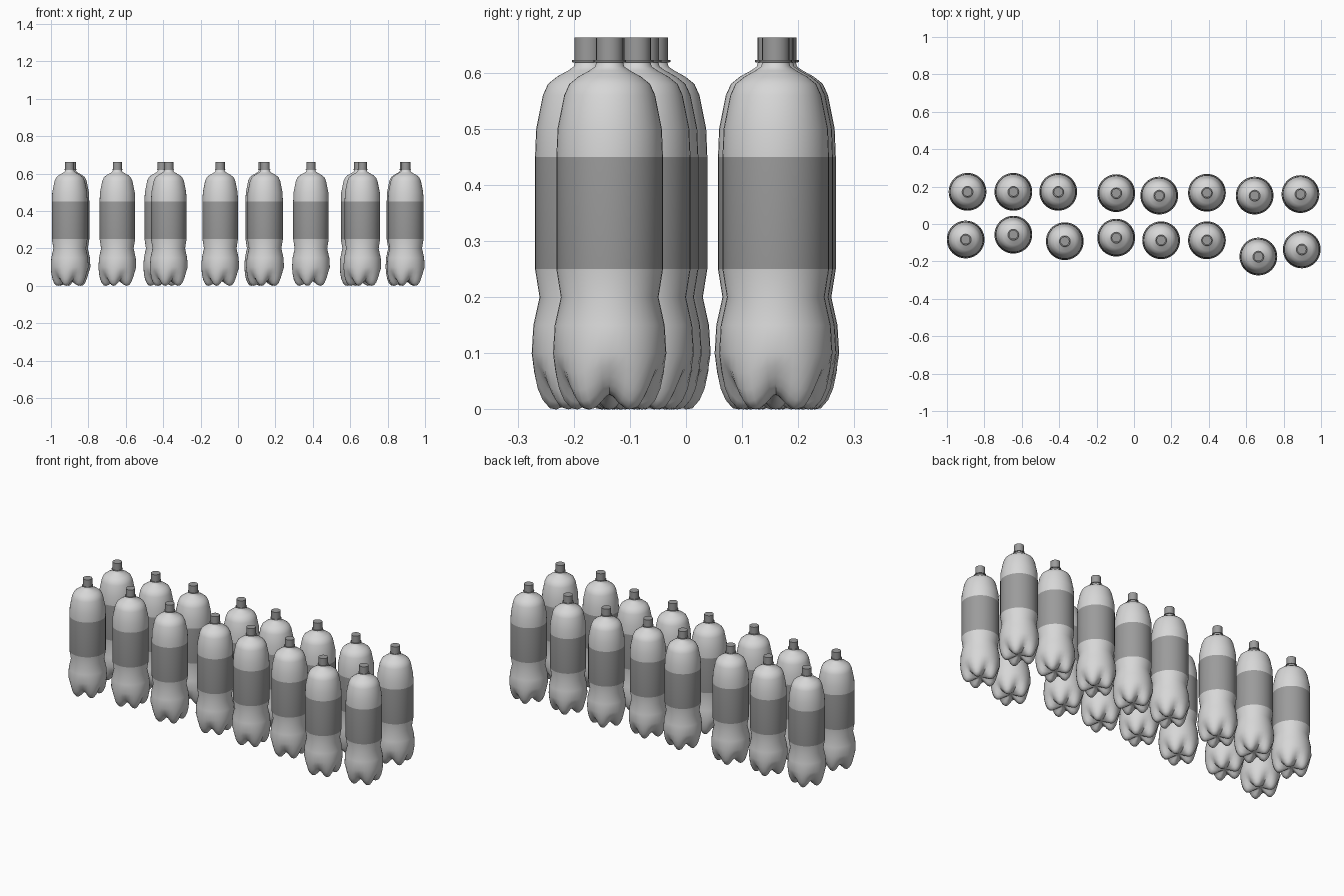
import bpy, bmesh, math

cube = bpy.data.objects.get("Cube")
if cube:
    bpy.data.objects.remove(cube)


def make_material(name, value):
    mat = bpy.data.materials.new(name)
    mat.use_nodes = True
    color = (value, value, value, 1)
    mat.diffuse_color = color
    mat.node_tree.nodes["Principled BSDF"].inputs["Base Color"].default_value = color
    return mat


PLASTIC = make_material("pale grey plastic", 0.68)
LABEL = make_material("mid grey label", 0.33)

# Profiles as (radius, height): base under a foot and base along a groove
FOOT = [(0.022, 0.02), (0.045, 0.006), (0.06, 0), (0.072, 0.002), (0.083, 0.014),
        (0.092, 0.035), (0.098, 0.065), (0.101, 0.1)]
GROOVE = [(0.022, 0.026), (0.042, 0.027), (0.054, 0.03), (0.064, 0.036), (0.074, 0.046),
          (0.084, 0.06), (0.094, 0.079), (0.101, 0.1)]
WALL = [(0.098, 0.15), (0.087, 0.2), (0.095, 0.25), (0.095, 0.45), (0.093, 0.5),
        (0.081, 0.56), (0.072, 0.58), (0.056, 0.593), (0.036, 0.604), (0.026, 0.611),
        (0.024, 0.618)]
CAP = [(0.024, 0.618), (0.029, 0.619), (0.029, 0.623), (0.0245, 0.623), (0.0245, 0.663)]
FEET = 5


def body_ring(i):
    """Point on the body for profile row i at angle a, grooved near the base."""
    def point(a):
        if i >= len(FOOT):
            return WALL[i - len(FOOT)]
        w = (0.5 + 0.5 * math.cos(FEET * a)) ** 1.3
        return tuple(f + (g - f) * w for f, g in zip(FOOT[i], GROOVE[i]))
    return point


def lathe(name, rings, sides, material, bottom=None, top=None):
    """Skin a stack of rings; optional bottom and top centre heights close it."""
    bm = bmesh.new()
    rows = []
    for ring in rings:
        row = []
        for k in range(sides):
            a = math.tau * k / sides
            r, z = ring(a)
            row.append(bm.verts.new((r * math.cos(a), r * math.sin(a), z)))
        rows.append(row)
    for lo, hi in zip(rows, rows[1:]):
        for k in range(sides):
            n = (k + 1) % sides
            bm.faces.new((lo[k], lo[n], hi[n], hi[k]))
    for row, z in ((rows[0], bottom), (rows[-1], top)):
        if z is not None:
            centre = bm.verts.new((0, 0, z))
            for k in range(sides):
                bm.faces.new((row[k], row[(k + 1) % sides], centre))
    bmesh.ops.recalc_face_normals(bm, faces=bm.faces)
    mesh = bpy.data.meshes.new(name)
    bm.to_mesh(mesh)
    bm.free()
    mesh.materials.append(material)
    return mesh


def place(name, mesh, location):
    obj = bpy.data.objects.new(name, mesh)
    obj.location = location
    bpy.context.collection.objects.link(obj)
    return obj


# Bottle body with a wrapped label band
body = lathe("bottle_body", [body_ring(i) for i in range(len(FOOT) + len(WALL))],
             40, PLASTIC, bottom=0.028)
body.materials.append(LABEL)
for face in body.polygons:
    face.material_index = int(0.25 < face.center.z < 0.45)

# Screw cap with its collar
cap = lathe("bottle_cap", [lambda a, p=p: p for p in CAP], 20, LABEL, top=0.663)

# Two loose rows of bottles
BACK = [(-0.89, 0.172), (-0.645, 0.172), (-0.405, 0.172), (-0.095, 0.165),
        (0.135, 0.152), (0.39, 0.167), (0.645, 0.152), (0.89, 0.16)]
FRONT = [(-0.9, -0.083), (-0.645, -0.057), (-0.37, -0.092), (-0.095, -0.073),
         (0.145, -0.087), (0.39, -0.087), (0.665, -0.174), (0.897, -0.136)]
for row_name, spots in (("back", BACK), ("front", FRONT)):
    for n, (x, y) in enumerate(spots, 1):
        for mesh in (body, cap):
            obj = place(f"{row_name}_{mesh.name}_{n}", mesh, (x, y, 0))
            obj.select_set(True)
            bpy.context.view_layer.objects.active = obj

# Smooth the round surfaces, keeping crisp cap edges
bpy.ops.object.shade_smooth_by_angle(angle=math.radians(40))
